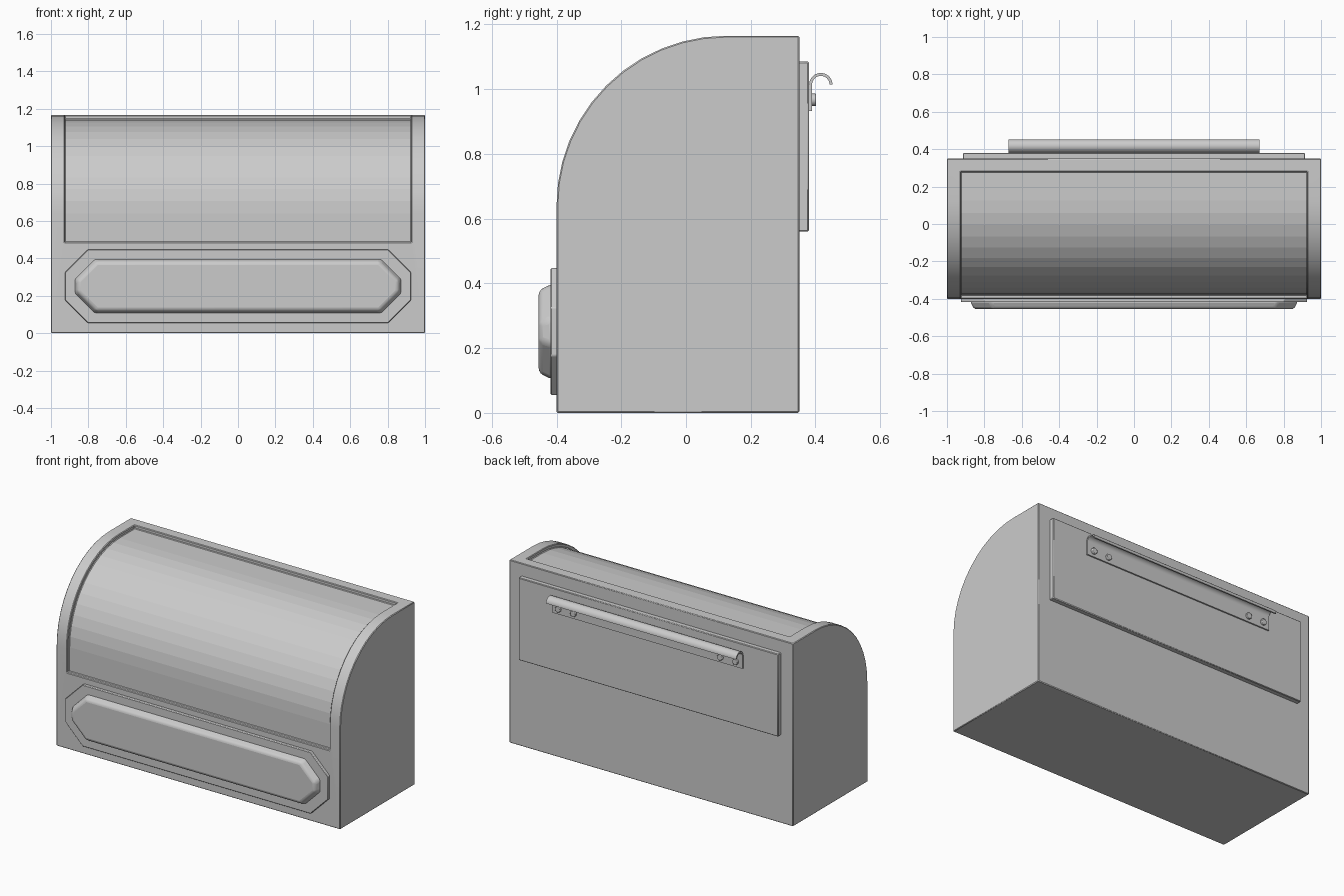
import bpy, bmesh, math
from mathutils import Matrix

cube = bpy.data.objects.get("Cube")
if cube:
    bpy.data.objects.remove(cube, do_unlink=True)

grey = bpy.data.materials.new("plain grey")
grey.use_nodes = True
COLOUR = (0.6, 0.6, 0.6, 1)
grey.diffuse_color = COLOUR
grey.node_tree.nodes["Principled BSDF"].inputs["Base Color"].default_value = COLOUR


def make_object(name, bm):
    bmesh.ops.recalc_face_normals(bm, faces=bm.faces)
    mesh = bpy.data.meshes.new(name)
    bm.to_mesh(mesh)
    bm.free()
    mesh.materials.append(grey)
    obj = bpy.data.objects.new(name, mesh)
    bpy.context.collection.objects.link(obj)
    return obj


def extrude_x(name, profile, half):
    """Sweep a closed (y, z) profile from -half to +half along x."""
    bm = bmesh.new()
    face = bm.faces.new([bm.verts.new((-half, y, z)) for y, z in profile])
    grown = bmesh.ops.extrude_face_region(bm, geom=[face])["geom"]
    verts = [g for g in grown if isinstance(g, bmesh.types.BMVert)]
    bmesh.ops.translate(bm, verts=verts, vec=(2 * half, 0, 0))
    return make_object(name, bm)


def finish(obj, width=0.0, segments=2):
    """Soften the edges and smooth the shading."""
    if width:
        bevel = obj.modifiers.new("soft edges", "BEVEL")
        bevel.width, bevel.segments = width, segments
        bevel.limit_method, bevel.angle_limit = "ANGLE", math.radians(30)
    bpy.ops.object.select_all(action="DESELECT")
    obj.select_set(True)
    bpy.context.view_layer.objects.active = obj
    bpy.ops.object.shade_smooth_by_angle(angle=math.radians(32))


def arc(cy, cz, radius, start, end, steps):
    angles = [math.radians(start + (end - start) * i / steps) for i in range(steps + 1)]
    return [(cy + radius * math.cos(a), cz + radius * math.sin(a)) for a in angles]


# Body with a rounded top front
FRONT, BACK, TOP, R = -0.4, 0.35, 1.165, 0.525
CY, CZ = FRONT + R, TOP - R


def shoulder(offset):
    return arc(CY, CZ, R + offset, 180, 90, 12)


body = extrude_x("body", [(FRONT, 0)] + shoulder(0) + [(BACK, TOP), (BACK, 0)], 1)

# Shallow recess that follows the curved lid
DEPTH, OUT, LOW, REAR = 0.022, 0.06, 0.485, 0.28
inner = [(FRONT + DEPTH, LOW)] + shoulder(-DEPTH) + [(REAR, TOP - DEPTH)]
outer = [(FRONT - OUT, LOW)] + shoulder(OUT) + [(REAR, TOP + OUT)]
cutter = extrude_x("lid_recess_cutter", inner + outer[::-1], 0.925)
cutter.hide_render = True
cutter.hide_set(True)
cut = body.modifiers.new("lid recess", "BOOLEAN")
cut.operation, cut.solver, cut.object = "DIFFERENCE", "EXACT", cutter
finish(body, 0.004, 1)


# Eight-sided front plate and its raised, tapered centre
def octagon(half_x, low, high, chamfer, y):
    right = [(half_x - chamfer, low), (half_x, low + chamfer),
             (half_x, high - chamfer), (half_x - chamfer, high)]
    return [(x, y, z) for x, z in right] + [(-x, y, z) for x, z in reversed(right)]


def loft(name, back_ring, front_ring):
    bm = bmesh.new()
    a = [bm.verts.new(p) for p in back_ring]
    b = [bm.verts.new(p) for p in front_ring]
    bm.faces.new(a)
    bm.faces.new(b)
    for i in range(len(a)):
        j = (i + 1) % len(a)
        bm.faces.new((a[i], a[j], b[j], b[i]))
    return make_object(name, bm)


plate = loft("front_plate", octagon(0.925, 0.055, 0.447, 0.122, FRONT + 0.01),
             octagon(0.925, 0.055, 0.447, 0.122, -0.418))
finish(plate, 0.003, 1)
raised = loft("front_raised_panel", octagon(0.877, 0.102, 0.4, 0.108, -0.41),
              octagon(0.856, 0.123, 0.379, 0.1, -0.455))
finish(raised, 0.014, 3)

# Back panel
back_panel = extrude_x("back_panel", [(BACK - 0.01, 0.56), (0.38, 0.56),
                                      (0.38, 1.085), (BACK - 0.01, 1.085)], 0.915)
finish(back_panel, 0.004, 1)

# Curled hanging rail: flat strip turning into a hook
HY, HZ, HR, THICK = 0.4165, 1.014, 0.036, 0.009
hook_outer = [(HY - HR, 0.932)] + arc(HY, HZ, HR, 180, 0, 16)
hook_inner = [(HY - HR + THICK, 0.932)] + arc(HY, HZ, HR - THICK, 180, 0, 16)
rail = extrude_x("hook_rail", hook_outer + hook_inner[::-1], 0.67)
finish(rail)

# Rail screws, two at each end
for side, label in ((1, "left"), (-1, "right")):
    for x, place in ((0.625, "outer"), (0.517, "inner")):
        bm = bmesh.new()
        spot = Matrix.Translation((side * x, 0.394, 0.967)) @ Matrix.Rotation(math.pi / 2, 4, "X")
        bmesh.ops.create_cone(bm, cap_ends=True, segments=20, radius1=0.019,
                              radius2=0.019, depth=0.016, matrix=spot)
        finish(make_object(f"{label}_{place}_screw", bm), 0.003, 2)
